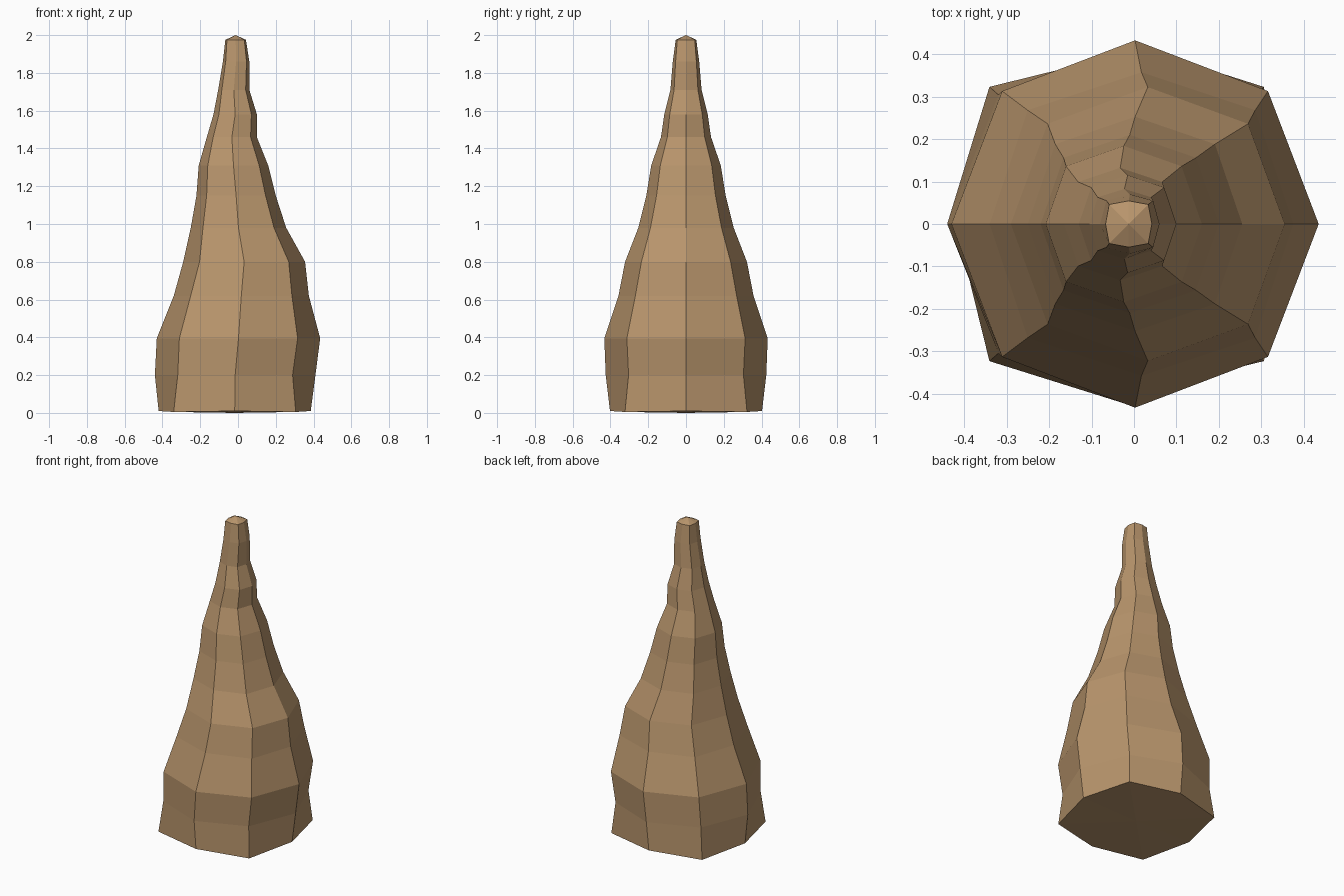
import bpy, bmesh
from mathutils import Vector

if "Cube" in bpy.data.objects:
    bpy.data.objects.remove(bpy.data.objects["Cube"])

# Ring profile: height, left x, right x, diagonal half-width
RINGS = [
    (0.01, -0.42, 0.385, 0.323),
    (0.20, -0.44, 0.41, 0.304),
    (0.395, -0.43, 0.435, 0.313),
    (0.62, -0.34, 0.375, 0.268),
    (0.80, -0.29, 0.355, 0.236),
    (0.98, -0.25, 0.255, 0.188),
    (1.15, -0.22, 0.20, 0.156),
    (1.31, -0.208, 0.16, 0.136),
    (1.46, -0.165, 0.10, 0.099),
    (1.58, -0.13, 0.10, 0.086),
    (1.71, -0.105, 0.06, 0.063),
    (1.86, -0.08, 0.06, 0.055),
    (1.975, -0.067, 0.042, 0.046),
]


def ring(bm, z, left, right, d, diag_z):
    """Eight-sided ring around the drifting centre line."""
    c, r = (left + right) / 2, (right - left) / 2
    pts = [(r, 0), (d, d), (0, r), (-d, d), (-r, 0), (-d, -d), (0, -r), (d, -d)]
    return [bm.verts.new((c + x, y, z if i % 2 == 0 else diag_z))
            for i, (x, y) in enumerate(pts)]


def fan(bm, loop, z, flip):
    """Close a ring with a shallow point at height z."""
    tip = sum((v.co for v in loop), Vector()) / len(loop)
    tip.z = z
    tip = bm.verts.new(tip)
    for a, b in zip(loop, loop[1:] + loop[:1]):
        bm.faces.new((b, a, tip) if flip else (a, b, tip))


bm = bmesh.new()
loops = [ring(bm, *row, 0.005 if i == 0 else row[0]) for i, row in enumerate(RINGS)]

# Sides
for lo, hi in zip(loops, loops[1:]):
    for i in range(8):
        j = (i + 1) % 8
        bm.faces.new((lo[i], lo[j], hi[j], hi[i]))

# Base and blunt tip
fan(bm, loops[0], 0.0, True)
fan(bm, loops[-1], 2.0, False)
bmesh.ops.recalc_face_normals(bm, faces=bm.faces)

mesh = bpy.data.meshes.new("stalagmite")
bm.to_mesh(mesh)
bm.free()
obj = bpy.data.objects.new("stalagmite", mesh)
bpy.context.collection.objects.link(obj)

# Sandy brown stone
mat = bpy.data.materials.new("brown_stone")
mat.diffuse_color = (0.48, 0.30, 0.15, 1)
mat.use_nodes = True
mat.node_tree.nodes["Principled BSDF"].inputs["Base Color"].default_value = mat.diffuse_color
mesh.materials.append(mat)
